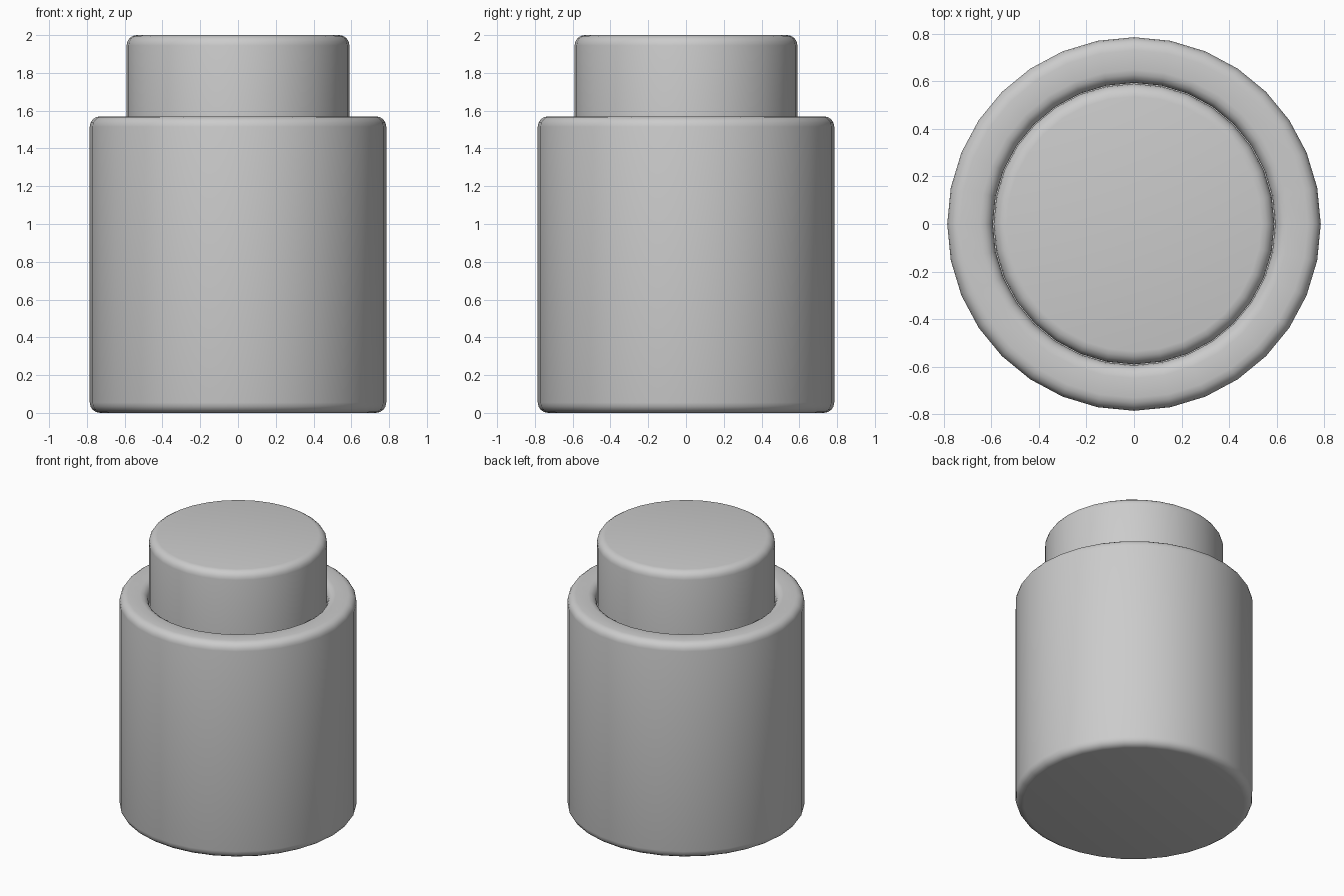
import bpy, bmesh, math

if "Cube" in bpy.data.objects:
    bpy.data.objects.remove(bpy.data.objects["Cube"])

SIDES = 32


def corner(cx, cz, r, a0, a1, steps=4):
    """Rounded profile corner as (radius, height) points."""
    return [(cx + r * math.cos(math.radians(a0 + (a1 - a0) * i / steps)),
             cz + r * math.sin(math.radians(a0 + (a1 - a0) * i / steps)))
            for i in range(steps + 1)]


def lathe(name, profile):
    """Revolve a profile about z and cap its first and last rings."""
    bm = bmesh.new()
    rings = []
    for r, z in profile:
        rings.append([bm.verts.new((r * math.cos(2 * math.pi * k / SIDES),
                                    r * math.sin(2 * math.pi * k / SIDES), z))
                      for k in range(SIDES)])
    for a, b in zip(rings, rings[1:]):
        for k in range(SIDES):
            n = (k + 1) % SIDES
            bm.faces.new((a[k], a[n], b[n], b[k]))
    bm.faces.new(rings[0][::-1])
    bm.faces.new(rings[-1])
    bmesh.ops.recalc_face_normals(bm, faces=bm.faces[:])
    mesh = bpy.data.meshes.new(name)
    bm.to_mesh(mesh)
    bm.free()
    obj = bpy.data.objects.new(name, mesh)
    bpy.context.collection.objects.link(obj)
    bpy.ops.object.select_all(action='DESELECT')
    obj.select_set(True)
    bpy.context.view_layer.objects.active = obj
    bpy.ops.object.shade_smooth_by_angle(angle=math.radians(40))
    return obj


R, H, CAP_R, B = 0.785, 1.57, 0.59, 0.055

# Wide body with rounded outer edges and a rounded lip around the socket
lathe("body",
      corner(R - B, B, B, -90, 0)
      + corner(R - B, H - B, B, 0, 90)
      + corner(CAP_R + 0.003 + B, H - B, B, 90, 180)
      + [(CAP_R + 0.003, H - 0.1)])

# Narrower cap seated in the socket
lathe("cap", [(CAP_R, H - 0.1)] + corner(CAP_R - B, 2.0 - B, B, 0, 90))
